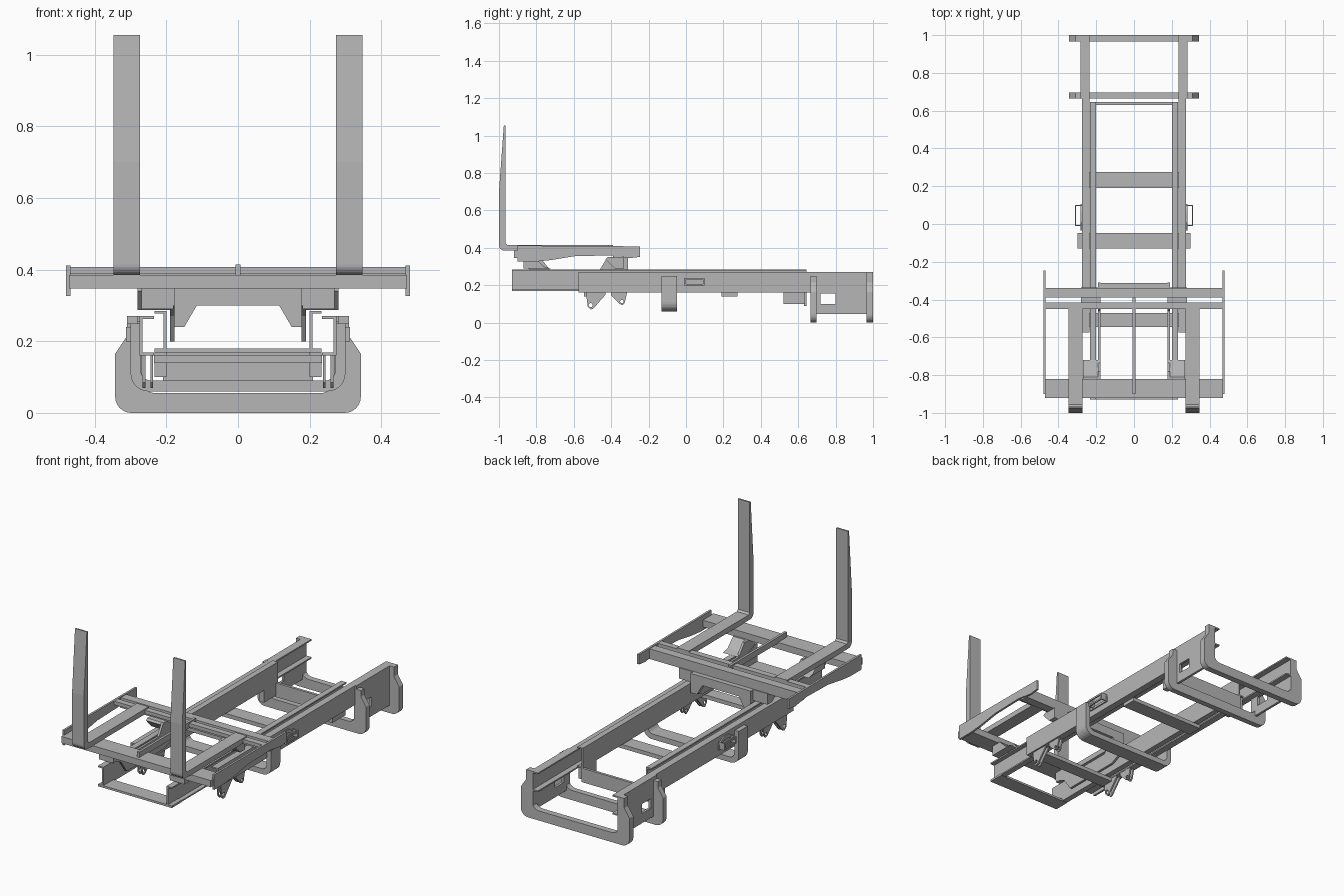
import bpy, bmesh, math
from mathutils import Vector

cube = bpy.data.objects.get("Cube")
if cube:
    bpy.data.objects.remove(cube, do_unlink=True)

GREY = (0.47, 0.47, 0.47, 1)
steel = bpy.data.materials.new("grey_steel")
steel.use_nodes = True
steel.diffuse_color = GREY
steel.node_tree.nodes["Principled BSDF"].inputs["Base Color"].default_value = GREY


def finish(name, bm, mirror):
    bmesh.ops.recalc_face_normals(bm, faces=bm.faces)
    mesh = bpy.data.meshes.new(name)
    bm.to_mesh(mesh)
    bm.free()
    mesh.materials.append(steel)
    ob = bpy.data.objects.new(name, mesh)
    bpy.context.collection.objects.link(ob)
    if mirror:
        ob.modifiers.new("Mirror", "MIRROR").use_mirror_merge = False
    return ob


def prism(name, loops, axis, a, b, mirror=False):
    """Extrude an outline (first loop) with holes (other loops) along an axis."""
    bm = bmesh.new()
    place = {"x": lambda u, v: (a, u, v), "y": lambda u, v: (u, a, v),
             "z": lambda u, v: (u, v, a)}[axis]
    direction = Vector([float(axis == c) for c in "xyz"])
    edges = []
    for loop in loops:
        vs = [bm.verts.new(place(*p)) for p in loop]
        edges += [bm.edges.new((vs[i - 1], vs[i])) for i in range(len(vs))]
    bmesh.ops.triangle_fill(bm, edges=edges, use_beauty=True, normal=direction)
    new = bmesh.ops.extrude_face_region(bm, geom=bm.faces[:])["geom"]
    bmesh.ops.translate(bm, vec=direction * (b - a),
                        verts=[g for g in new if isinstance(g, bmesh.types.BMVert)])
    return finish(name, bm, mirror)


def rect(u0, u1, v0, v1):
    return [(u0, v0), (u1, v0), (u1, v1), (u0, v1)]


def box(name, x, y, z, mirror=False):
    return prism(name, [rect(*x, *y)], "z", *z, mirror)


def arc(u, v, r, start, end, n=6):
    angles = [math.radians(start + (end - start) * i / n) for i in range(n + 1)]
    return [(u + r * math.cos(t), v + r * math.sin(t)) for t in angles]


def circle(u, v, r):
    return arc(u, v, r, 0, 330, 11)


def u_frame(name, y, outer, inner, bottom, floor, r_out, r_in, shoulder):
    """U-shaped cradle: shoulder gives the right half from the side up to the top."""
    right = arc(outer - r_out, bottom + r_out, r_out, -90, 0) + shoulder
    right += [(inner, shoulder[-1][1])]
    right += arc(inner - r_in, floor + r_in, r_in, 0, -90)
    half = right[:right.index(right[-1]) + 1]
    k = len(half) - (r_in > 0) * 7
    outside, inside = half[:k], half[k:]
    left_out = [(-x, z) for x, z in reversed(outside)]
    left_in = [(-x, z) for x, z in reversed(inside)]
    return prism(name, [outside + inside + left_in + left_out], "y", *y)


def channel(name, x_web, x_lip, y, z, t=0.008):
    s = 1 if x_lip > x_web else -1
    pts = [(x_web, z[0]), (x_lip, z[0]), (x_lip, z[0] + t), (x_web + s * t, z[0] + t),
           (x_web + s * t, z[1] - t), (x_lip, z[1] - t), (x_lip, z[1]), (x_web, z[1])]
    return prism(name, [pts], "y", *y, True)


# Mast rails: outer pair opens inward, inner pair opens outward
channel("outer_mast_rails", 0.275, 0.235, (-0.575, 1.0), (0.16, 0.27))
channel("inner_mast_rails", 0.2, 0.233, (-0.93, 0.645), (0.17, 0.285))

# Mast cross members
box("inner_front_tie", (-0.233, 0.233), (-0.93, -0.84), (0.168, 0.18))
box("inner_rear_tie", (-0.21, 0.21), (0.63, 0.645), (0.09, 0.17))
box("inner_rear_feet", (0.2, 0.233), (0.52, 0.635), (0.1, 0.17), True)
box("outer_middle_tie", (-0.235, 0.235), (0.19, 0.275), (0.14, 0.162))
box("outer_front_tie", (-0.235, 0.235), (-0.545, -0.47), (0.14, 0.162))

# U-shaped cradles around the mast
for label, y, top in (("front", (0.665, 0.697), 0.25), ("rear", (0.965, 1.0), 0.27)):
    u_frame(label + "_big_cradle", y, 0.343, 0.275, 0, 0.055, 0.045, 0.045,
            [(0.343, 0.165), (0.31, 0.215), (0.31, top)])
u_frame("middle_cradle", (-0.13, -0.047), 0.3, 0.272, 0.06, 0.09, 0.05, 0.03,
        [(0.3, 0.25)])

# Side plates with window between the big cradles
prism("cradle_side_plates", [rect(0.665, 1.0, 0.045, 0.27), rect(0.72, 0.8, 0.1, 0.155)],
      "x", 0.268, 0.282, True)

# Pivot ears under the outer rails
front_ear = [(-0.535, 0.16), (-0.525, 0.085), (-0.51, 0.07), (-0.495, 0.075), (-0.43, 0.15),
             (-0.43, 0.16)]
rear_ear = [(-0.4, 0.16), (-0.4, 0.145), (-0.355, 0.1), (-0.34, 0.094), (-0.328, 0.105),
            (-0.315, 0.16)]
for i, x in enumerate((0.237, 0.258)):
    prism(f"front_ears_{i}", [front_ear, circle(-0.51, 0.094, 0.011)],
          "x", x, x + 0.008, True)
    prism(f"rear_ears_{i}", [rear_ear, circle(-0.343, 0.113, 0.009)],
          "x", x, x + 0.008, True)

# Side brackets standing off the outer rails
outline = [(-0.035, 0.195), (0.105, 0.195), (0.105, 0.225), (0.06, 0.255), (0.01, 0.255),
           (-0.035, 0.225)]
slot = [(-0.015, 0.208), (0.085, 0.208), (0.085, 0.22), (0.05, 0.235), (0.02, 0.235),
        (-0.015, 0.22)]
prism("side_bracket_base", [outline, slot], "x", 0.274, 0.282, True)
prism("side_bracket_face", [rect(-0.01, 0.1, 0.2, 0.24), rect(0.0, 0.09, 0.208, 0.23)],
      "x", 0.306, 0.313, True)
for i, y in enumerate((-0.01, 0.094)):
    box(f"side_bracket_strut_{i}", (0.275, 0.313), (y, y + 0.006), (0.2, 0.24), True)

# Carriage frame
box("carriage_front_bar", (-0.472, 0.472), (-0.92, -0.82), (0.347, 0.385))
box("carriage_rear_bar", (-0.472, 0.472), (-0.39, -0.34), (0.347, 0.405))
box("carriage_hook_bar", (-0.472, 0.472), (-0.45, -0.415), (0.388, 0.408))
box("carriage_centre_rib", (-0.007, 0.007), (-0.9, -0.39), (0.38, 0.415))
prism("carriage_end_plates", [[(-0.9, 0.327), (-0.8, 0.327), (-0.72, 0.335), (-0.6, 0.355),
                               (-0.4, 0.36), (-0.3, 0.345), (-0.245, 0.352), (-0.245, 0.408),
                               (-0.9, 0.412)]], "x", 0.468, 0.48, True)

# Carriage underside: notched cross plate, guide plates and sloped spacers
half = [(0.19, 0.35), (0.19, 0.24), (0.15, 0.24), (0.115, 0.3)]
prism("carriage_notched_plate", [half + [(-x, z) for x, z in reversed(half)]],
      "y", -0.34, -0.312)
prism("carriage_guide_plates", [[(-0.87, 0.35), (-0.87, 0.3), (-0.8, 0.27), (-0.75, 0.2),
                                 (-0.4, 0.2), (-0.31, 0.24), (-0.31, 0.35), (-0.42, 0.35),
                                 (-0.46, 0.285), (-0.73, 0.285), (-0.78, 0.35)]],
      "x", 0.177, 0.19, True)
prism("carriage_rear_spacers", [[(-0.42, 0.35), (-0.43, 0.34), (-0.38, 0.288), (-0.335, 0.288),
                                 (-0.335, 0.35)]], "x", 0.19, 0.28, True)
prism("carriage_front_spacers", [[(-0.87, 0.35), (-0.87, 0.29), (-0.72, 0.29), (-0.76, 0.3),
                                  (-0.81, 0.35)]], "x", 0.18, 0.27, True)

# Forks: shank along the carriage, rounded heel, tapered blade
heel = [(-0.965, 0.425), (-0.955, 0.415)]
prism("forks", [[(-0.415, 0.385), (-0.415, 0.415)] + heel[::-1]
                + [(-0.965, 1.055), (-0.974, 1.055), (-1.0, 0.7)]
                + arc(-0.97, 0.415, 0.03, 180, 270)], "x", 0.273, 0.348, True)
